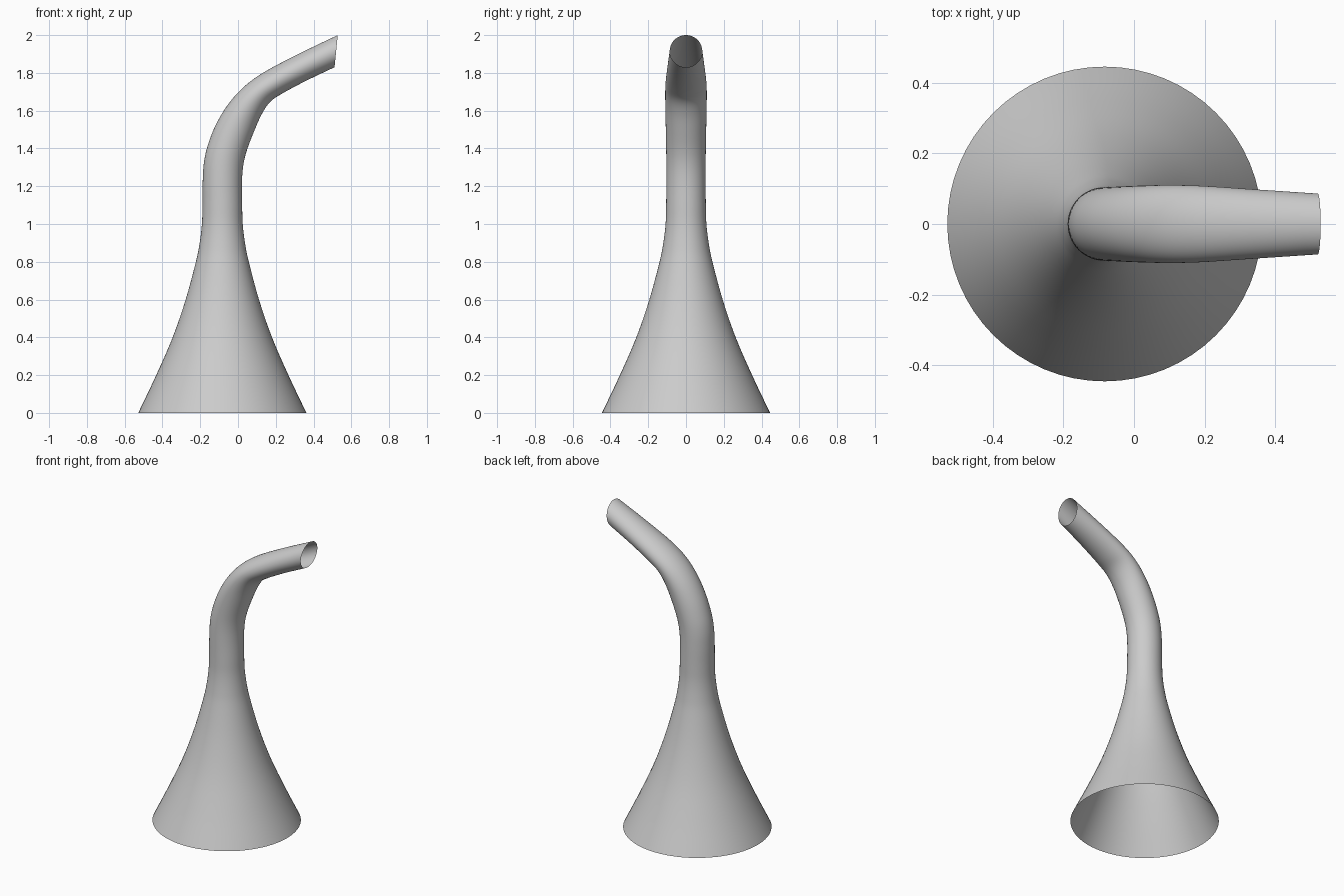
import bpy, bmesh, math
from mathutils import Vector

if "Cube" in bpy.data.objects:
    bpy.data.objects.remove(bpy.data.objects["Cube"])

SIDES, STEPS = 64, 5
CX = -0.083

# Flared lower body: (height, radius)
flare = [(0, .445), (.2, .35), (.4, .263), (.6, .194), (.8, .14),
         (.9, .12), (1.0, .108), (1.1, .105), (1.22, .104)]
sections = [(CX - r, z, CX + r, z, r) for z, r in flare]

# Bent spout: outer edge x, z, inner edge x, z, half width
sections += [
    (-.181, 1.32, .028, 1.31, .104),
    (-.162, 1.41, .047, 1.39, .105),
    (-.120, 1.52, .085, 1.49, .107),
    (-.055, 1.63, .125, 1.58, .109),
    (.030, 1.725, .172, 1.648, .110),
    (.140, 1.805, .240, 1.694, .108),
    (.320, 1.900, .360, 1.758, .098),
    (.528, 2.000, .511, 1.830, .086),
]


def spline(p0, p1, p2, p3, t):
    return tuple(.5 * (2*b + (c-a)*t + (2*a-5*b+4*c-d)*t*t + (3*b-a-3*c+d)*t**3)
                 for a, b, c, d in zip(p0, p1, p2, p3))


def extend(a, b):
    return tuple(2*u - v for u, v in zip(a, b))


# Smooth in-between sections
pts = [extend(sections[0], sections[1])] + sections + [extend(sections[-1], sections[-2])]
smooth = [spline(*pts[i:i+4], k / STEPS) for i in range(len(sections) - 1) for k in range(STEPS)]
smooth.append(sections[-1])

# Skin an open-ended shell through the sections
bm = bmesh.new()
rings = []
for ox, oz, ix, iz, w in smooth:
    outer, inner = Vector((ox, 0, oz)), Vector((ix, 0, iz))
    mid, half = (outer + inner) / 2, (inner - outer) / 2
    rings.append([bm.verts.new(mid + half * math.cos(a) + Vector((0, w * math.sin(a), 0)))
                  for a in (2 * math.pi * i / SIDES for i in range(SIDES))])
for lo, hi in zip(rings, rings[1:]):
    for i in range(SIDES):
        j = (i + 1) % SIDES
        bm.faces.new((lo[i], lo[j], hi[j], hi[i])).smooth = True

mesh = bpy.data.meshes.new("flared_spout")
bm.to_mesh(mesh)
bm.free()
bpy.context.collection.objects.link(bpy.data.objects.new("flared_spout", mesh))
